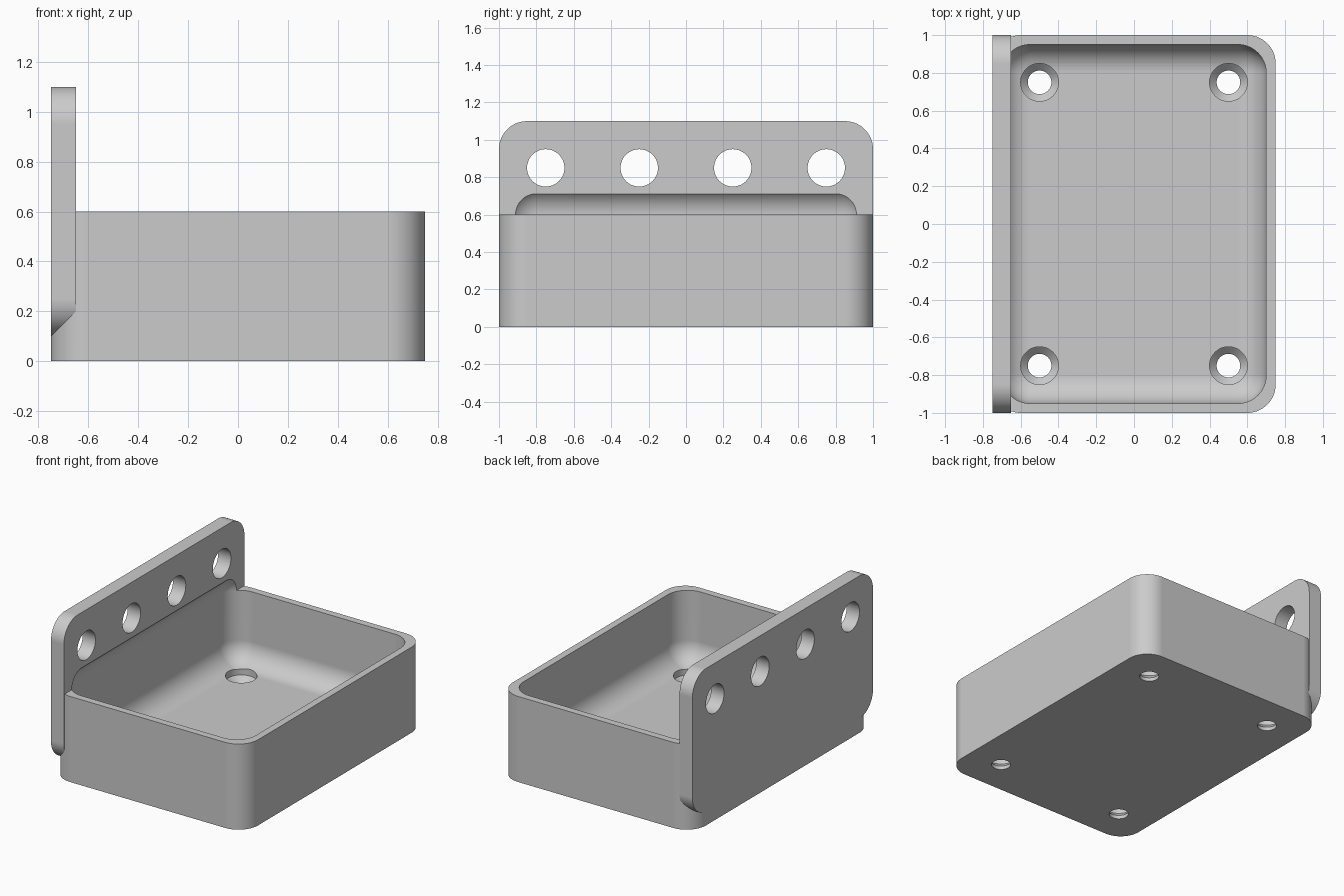
import bpy, bmesh, math
from mathutils import Matrix

cube = bpy.data.objects.get("Cube")
if cube:
    bpy.data.objects.remove(cube, do_unlink=True)

ROUND = 0.15   # corner radius shared by tray, plate and cavity
SEG = 14

grey = bpy.data.materials.new("plain grey")
grey.use_nodes = True
grey.diffuse_color = (0.6, 0.6, 0.6, 1)
grey.node_tree.nodes["Principled BSDF"].inputs["Base Color"].default_value = (0.6, 0.6, 0.6, 1)


def to_object(name, bm):
    bmesh.ops.recalc_face_normals(bm, faces=bm.faces)
    mesh = bpy.data.meshes.new(name)
    bm.to_mesh(mesh)
    bm.free()
    mesh.materials.append(grey)
    obj = bpy.data.objects.new(name, mesh)
    bpy.context.collection.objects.link(obj)
    return obj


def rounded_box(name, low, high, axis=None):
    """Box with edges along one axis rounded, or all edges if axis is None."""
    bm = bmesh.new()
    bmesh.ops.create_cube(bm, size=1)
    for v in bm.verts:
        v.co = [low[i] if v.co[i] < 0 else high[i] for i in range(3)]
    edges = [e for e in bm.edges if axis is None
             or abs((e.verts[0].co - e.verts[1].co).normalized()[axis]) > 0.9]
    bmesh.ops.bevel(bm, geom=edges, offset=ROUND, segments=SEG, profile=0.5,
                    affect='EDGES', clamp_overlap=False)
    return to_object(name, bm)


def turned_cutters(name, profile, places, turn=Matrix()):
    """Round cutters from (radius, height) rings, copied to each place."""
    bm = bmesh.new()
    n = 48
    for place in places:
        matrix = Matrix.Translation(place) @ turn
        rings = [[bm.verts.new(matrix @ Matrix.Rotation(math.tau * i / n, 4, 'Z')
                               @ Matrix.Translation((r, 0, h)).translation)
                  for i in range(n)] for r, h in profile]
        bm.faces.new(rings[0])
        bm.faces.new(rings[-1])
        for a, b in zip(rings, rings[1:]):
            for i in range(n):
                j = (i + 1) % n
                bm.faces.new((a[i], a[j], b[j], b[i]))
    return to_object(name, bm)


# Tray block and upright mounting plate
tray = rounded_box("tray_with_mounting_plate", (-0.75, -1, 0), (0.75, 1, 0.6), axis=2)
plate = rounded_box("mounting_plate", (-0.75, -1, 0.1), (-0.65, 1, 1.1), axis=0)

# Fully rounded cavity, slightly recessed into the plate
cavity = rounded_box("cavity_cutter", (-0.7, -0.95, 0.1), (0.7, 0.95, 0.75))

# Countersunk floor holes and plain plate holes
floor_holes = turned_cutters(
    "floor_hole_cutter",
    [(0.0625, -0.1), (0.0625, 0.025), (0.1, 0.0625), (0.1, 0.2)],
    [(x, y, 0) for x in (-0.5, 0.5) for y in (-0.75, 0.75)])
plate_holes = turned_cutters(
    "plate_hole_cutter", [(0.1, -0.2), (0.1, 0.2)],
    [(-0.7, y, 0.85) for y in (-0.75, -0.25, 0.25, 0.75)],
    Matrix.Rotation(math.pi / 2, 4, 'Y'))

# Join the plate, then cut cavity and holes
parts = [(plate, 'UNION'), (cavity, 'DIFFERENCE'),
         (floor_holes, 'DIFFERENCE'), (plate_holes, 'DIFFERENCE')]
for other, operation in parts:
    other.hide_render = True
    mod = tray.modifiers.new(other.name, 'BOOLEAN')
    mod.object, mod.operation, mod.solver = other, operation, 'EXACT'
result = bpy.data.meshes.new_from_object(
    tray.evaluated_get(bpy.context.evaluated_depsgraph_get()))
tray.modifiers.clear()
tray.data = result
for other, _ in parts:
    bpy.data.objects.remove(other, do_unlink=True)

# Smooth fillets with crisp rims
for obj in bpy.context.selected_objects:
    obj.select_set(False)
tray.select_set(True)
bpy.context.view_layer.objects.active = tray
bpy.ops.object.shade_smooth_by_angle(angle=math.radians(30))
weighted = tray.modifiers.new("even_shading", 'WEIGHTED_NORMAL')
weighted.keep_sharp = True
